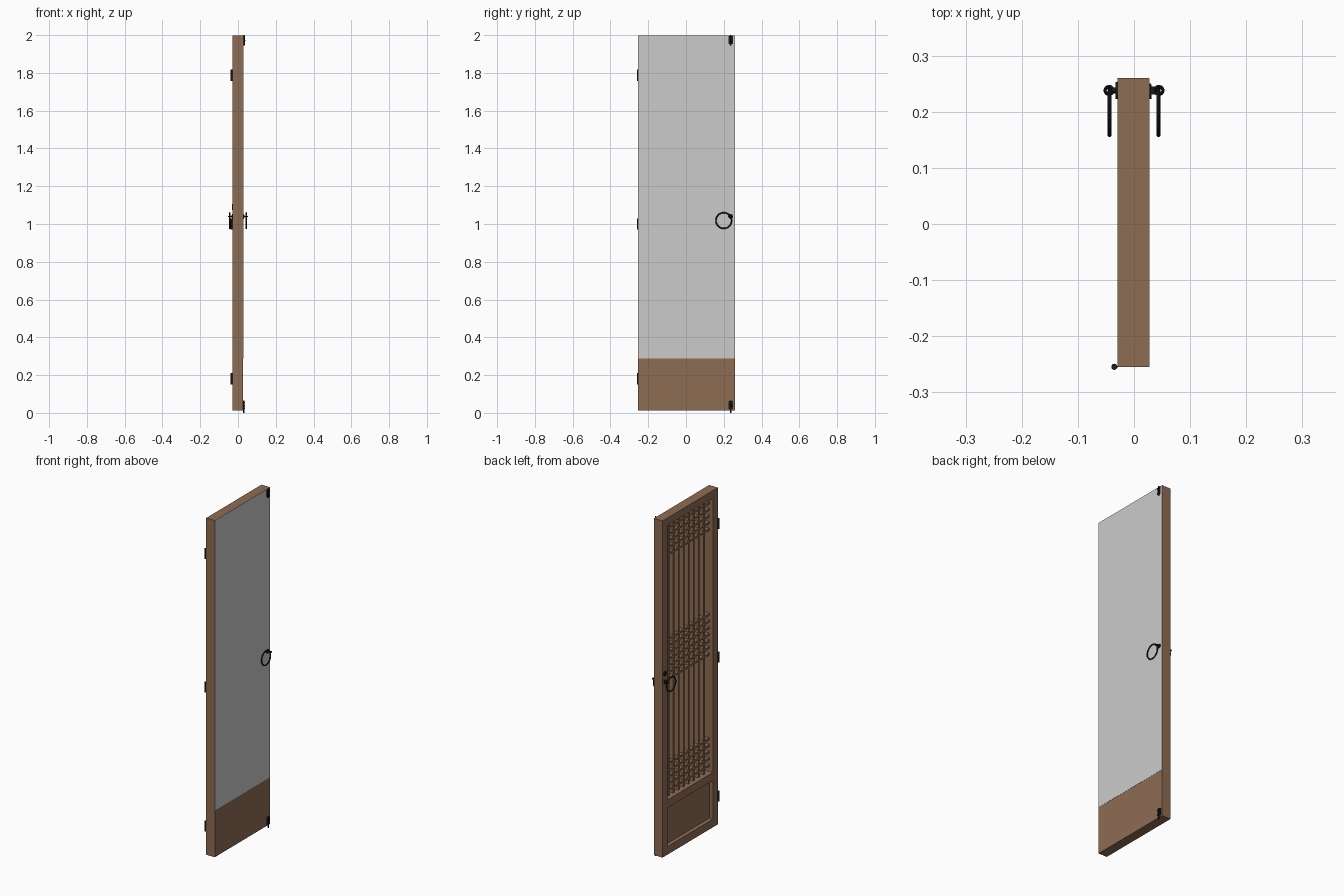
import bpy, math
from mathutils import Vector

if "Cube" in bpy.data.objects:
    bpy.data.objects.remove(bpy.data.objects["Cube"])


def material(name, rgb):
    m = bpy.data.materials.new(name)
    m.diffuse_color = (*rgb, 1)
    m.use_nodes = True
    m.node_tree.nodes["Principled BSDF"].inputs["Base Color"].default_value = m.diffuse_color
    return m


WOOD = material("brown_wood", (0.27, 0.15, 0.088))
PAPER = material("door_paper", (0.6, 0.6, 0.6))
IRON = material("black_iron", (0.012, 0.012, 0.012))


def box(name, x0, x1, y0, y1, z0, z1, mat):
    bpy.ops.mesh.primitive_cube_add(size=1, location=((x0 + x1) / 2, (y0 + y1) / 2, (z0 + z1) / 2))
    o = bpy.context.object
    o.scale = (x1 - x0, y1 - y0, z1 - z0)
    bpy.ops.object.transform_apply(location=False, rotation=False, scale=True)
    o.name = name
    o.data.materials.append(mat)
    return o


def finish(o, name):
    o.name = name
    o.data.materials.append(IRON)
    bpy.ops.object.shade_smooth_by_angle()
    return o


def rod(name, p, q, r, n=16):
    p, q = Vector(p), Vector(q)
    d = q - p
    bpy.ops.mesh.primitive_cylinder_add(vertices=n, radius=r, depth=d.length, location=(p + q) / 2,
                                        rotation=d.to_track_quat('Z', 'Y').to_euler())
    return finish(bpy.context.object, name)


def ring(name, loc, big, small, rot):
    bpy.ops.mesh.primitive_torus_add(major_radius=big, minor_radius=small, major_segments=40,
                                     minor_segments=10, location=loc, rotation=rot)
    return finish(bpy.context.object, name)


def ball(name, loc, r):
    bpy.ops.mesh.primitive_uv_sphere_add(segments=16, ring_count=8, radius=r, location=loc)
    return finish(bpy.context.object, name)


# Overall limits of the door leaf
X0, X1 = -0.029, 0.027
Y0, Y1 = -0.255, 0.26
Z0, Z1 = 0.012, 1.998
S = 0.046                      # stile width
A, B = Y0 + S, Y1 - S          # opening between the stiles

# Frame
box("hinge_stile", X0, X1, Y0, A, Z0, Z1, WOOD)
box("lock_stile", X0, X1, B, Y1, Z0, Z1, WOOD)
box("top_rail", X0, X1, A, B, Z1 - S, Z1, WOOD)
box("middle_rail", X0, X1, A, B, 0.288, 0.335, WOOD)
box("bottom_rail", X0, X1, A, B, Z0, 0.06, WOOD)
box("lower_panel", -0.006, X1, A, B, 0.06, 0.288, WOOD)

# Paper covering the plain side
box("paper_sheet", X1, X1 + 0.001, Y0, Y1 - 0.001, 0.288, Z1, PAPER)

# Lattice of uprights and three bands of cross bars
for i in range(8):
    y = A + (B - A) * (i + 1) / 9
    box("lattice_upright", -0.005, X1, y - 0.006, y + 0.006, 0.335, Z1 - S, WOOD)
for centre, count in ((1.842, 5), (1.145, 7), (0.45, 5)):
    for i in range(count):
        z = centre + (i - (count - 1) / 2) * 0.039
        box("lattice_crossbar", -0.007, X1, A, B, z - 0.006, z + 0.006, WOOD)

# Hinges
for z in (0.18, 1.0, 1.787):
    rod("hinge_barrel", (-0.035, -0.2545, z - 0.03), (-0.035, -0.2545, z + 0.03), 0.0055)

# Ring pulls on both sides, each hung from an eye
for s, face in ((1, X1 + 0.001), (-1, X0)):
    x = s * 0.0435
    ring("pull_ring", (x, 0.2, 1.018), 0.0415, 0.0036, (0, math.pi / 2, 0))
    rod("pull_rosette", (face, 0.236, 1.04), (face + s * 0.003, 0.236, 1.04), 0.013, 24)
    rod("pull_stem", (face, 0.238, 1.04), (s * 0.038, 0.238, 1.04), 0.005)
    ring("pull_eye", (s * 0.0445, 0.238, 1.04), 0.007, 0.0028, (0, 0, 0))

# Keyhole boss above the inner pull
rod("lock_boss", (X0, 0.238, 1.09), (X0 - 0.004, 0.238, 1.09), 0.015, 24)

# Bolts at the top and bottom corners
for lo, hi, s in ((1.945, 1.998, 1), (0.012, 0.065, -1)):
    f = X1 + (0.001 if s > 0 else 0)
    mid = (lo + hi) / 2
    box("bolt_plate", f, f + 0.002, 0.226, 0.25, lo + 0.008, hi - 0.003, IRON)
    ends = (lo, 2.0) if s > 0 else (0.0, hi)
    rod("bolt_rod", (f + 0.004, 0.238, ends[0]), (f + 0.004, 0.238, ends[1]), 0.0038)
    for dz in (-0.015, 0.015):
        box("bolt_strap", f, f + 0.009, 0.231, 0.245, mid + dz - 0.004, mid + dz + 0.004, IRON)
    ball("bolt_knob", (f + 0.006, 0.238, mid), 0.005)
